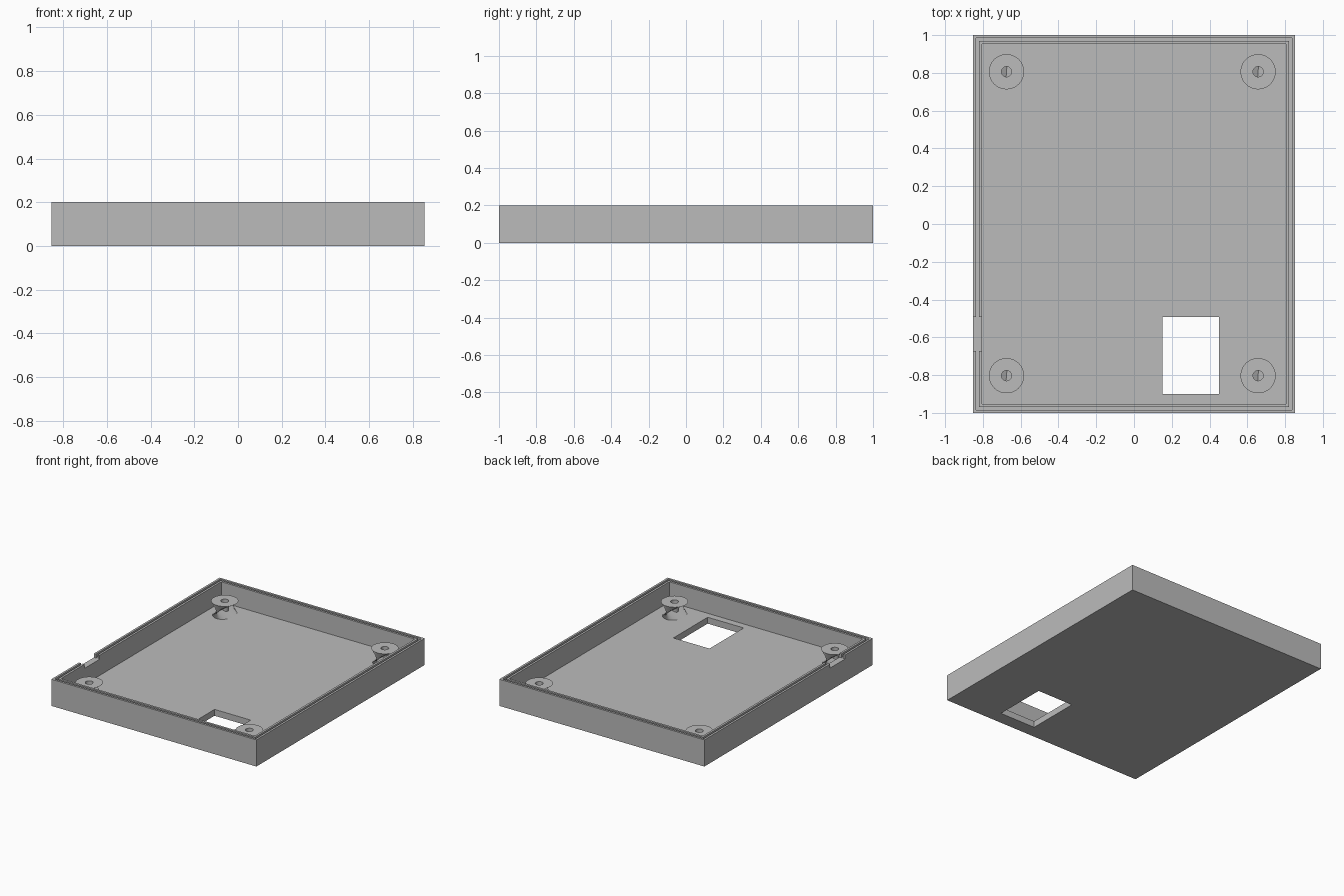
import bpy
import bmesh
from mathutils import Matrix

cube = bpy.data.objects.get("Cube")
if cube:
    bpy.data.objects.remove(cube, do_unlink=True)

HX, HY, HEIGHT = 0.853, 1.0, 0.2
FLOOR = 0.048
LIP = 0.016
GROOVE_Z = 0.17
BOSS_TOP = 0.148

grey = bpy.data.materials.new("plain grey")
grey.use_nodes = True
colour = (0.5, 0.5, 0.5, 1)
grey.diffuse_color = colour
grey.node_tree.nodes["Principled BSDF"].inputs["Base Color"].default_value = colour


def finish(name, bm):
    bmesh.ops.recalc_face_normals(bm, faces=bm.faces)
    mesh = bpy.data.meshes.new(name)
    bm.to_mesh(mesh)
    bm.free()
    obj = bpy.data.objects.new(name, mesh)
    mesh.materials.append(grey)
    bpy.context.collection.objects.link(obj)
    return obj


def sweep_loops(bm, loops):
    """Skin successive closed loops and cap both ends."""
    rings = [[bm.verts.new(p) for p in loop] for loop in loops]
    n = len(rings[0])
    for a, b in zip(rings, rings[1:]):
        for i in range(n):
            j = (i + 1) % n
            bm.faces.new((a[i], a[j], b[j], b[i]))
    bm.faces.new(rings[0])
    bm.faces.new(rings[-1])


def rectangle(inset, z):
    x, y = HX - inset, HY - inset
    return [(-x, -y, z), (x, -y, z), (x, y, z), (-x, y, z)]


def cut_box(target, name, low, high):
    bm = bmesh.new()
    size = [h - l for l, h in zip(low, high)]
    centre = [(h + l) / 2 for l, h in zip(low, high)]
    bmesh.ops.create_cube(bm, size=1, matrix=Matrix.Translation(centre) @ Matrix.Diagonal((*size, 1)))
    cutter = finish(name, bm)
    cutter.hide_render = True
    cutter.hide_set(True)
    mod = target.modifiers.new(name, 'BOOLEAN')
    mod.operation = 'DIFFERENCE'
    mod.solver = 'EXACT'
    mod.object = cutter
    bpy.context.view_layer.objects.active = target
    bpy.ops.object.modifier_apply(modifier=name)
    bpy.data.objects.remove(cutter, do_unlink=True)


# Tray with a groove running round the rim
bm = bmesh.new()
profile = [(0, 0), (0, HEIGHT), (LIP, HEIGHT), (LIP, GROOVE_Z),
           (2 * LIP, GROOVE_Z), (2 * LIP, HEIGHT), (3 * LIP, HEIGHT), (3 * LIP, FLOOR)]
sweep_loops(bm, [rectangle(inset, z) for inset, z in profile])
tray = finish("tray", bm)

# Floor window and cable notch in the side wall
cut_box(tray, "floor_window", (0.15, -0.9, -0.1), (0.45, -0.493, 0.1))
cut_box(tray, "wall_notch", (-0.9, -0.672, GROOVE_Z), (-0.79, -0.493, 0.3))

# Screw bosses with blind holes
for x, side in ((-0.675, "right"), (0.657, "left")):
    for y, end in ((-0.803, "front"), (0.806, "back")):
        bm = bmesh.new()
        loops = []
        for radius, z in ((0.093, FLOOR - 0.01), (0.093, BOSS_TOP), (0.027, BOSS_TOP), (0.027, FLOOR + 0.002)):
            ring = bmesh.ops.create_circle(bm, segments=64, radius=radius)["verts"]
            loops.append([(v.co.x, v.co.y, z) for v in ring])
            bmesh.ops.delete(bm, geom=ring, context='VERTS')
        sweep_loops(bm, loops)
        boss = finish(f"screw_boss_{end}_{side}", bm)
        boss.location = (x, y, 0)
        bpy.ops.object.select_all(action='DESELECT')
        boss.select_set(True)
        bpy.context.view_layer.objects.active = boss
        bpy.ops.object.shade_smooth_by_angle()
